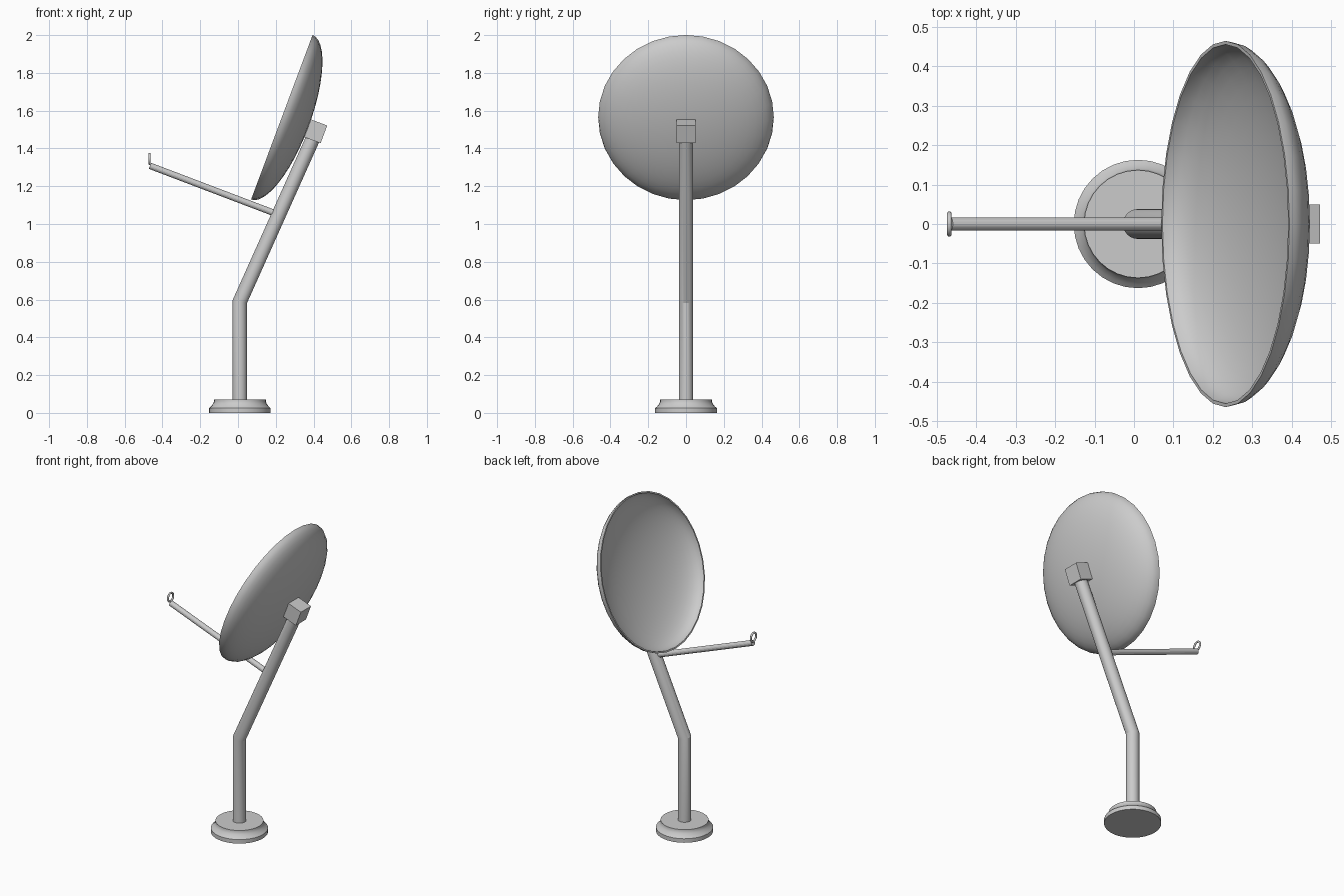
import bpy, bmesh, math
from mathutils import Vector, Matrix

if "Cube" in bpy.data.objects:
    bpy.data.objects.remove(bpy.data.objects["Cube"])

TILT = math.radians(20.5)


def finish(bm, name, matrix=None, angle=40):
    bmesh.ops.recalc_face_normals(bm, faces=bm.faces)
    me = bpy.data.meshes.new(name)
    bm.to_mesh(me)
    bm.free()
    ob = bpy.data.objects.new(name, me)
    bpy.context.collection.objects.link(ob)
    if matrix:
        ob.matrix_world = matrix
    if angle:
        bpy.ops.object.select_all(action='DESELECT')
        bpy.context.view_layer.objects.active = ob
        ob.select_set(True)
        bpy.ops.object.shade_smooth_by_angle(angle=math.radians(angle))
    return ob


def lathe(name, profile, matrix, sides=32):
    """Revolve (radius, height) points that start and end on the axis."""
    bm = bmesh.new()
    vs = [bm.verts.new((r, 0, z)) for r, z in profile]
    edges = [bm.edges.new(p) for p in zip(vs, vs[1:])]
    bmesh.ops.spin(bm, geom=vs + edges, cent=(0, 0, 0), axis=(0, 0, 1),
                   angle=2 * math.pi, steps=sides, use_merge=True)
    bmesh.ops.remove_doubles(bm, verts=bm.verts, dist=1e-5)
    return finish(bm, name, matrix)


def tube(name, points, radius, sides=24):
    """Capped pipe through points in the XZ plane, mitred at bends."""
    pts = [Vector((x, 0, z)) for x, z in points]
    dirs = [(b - a).normalized() for a, b in zip(pts, pts[1:])]
    bm = bmesh.new()
    rings = []
    for i, p in enumerate(pts):
        d0, d1 = dirs[max(i - 1, 0)], dirs[min(i, len(dirs) - 1)]
        mid = (d0 + d1).normalized()
        side = mid.cross(Vector((0, 1, 0))) / mid.dot(d0)
        rings.append([bm.verts.new(p + radius * (side * math.cos(a) + Vector((0, math.sin(a), 0))))
                      for a in (2 * math.pi * k / sides for k in range(sides))])
    for a, b in zip(rings, rings[1:]):
        for k in range(sides):
            n = (k + 1) % sides
            bm.faces.new((a[k], a[n], b[n], b[k]))
    bm.faces.new(rings[0])
    bm.faces.new(rings[-1])
    return finish(bm, name, angle=20)


# Flared base
lathe("base", [(0, 0), (0.163, 0), (0.163, 0.025), (0.153, 0.034), (0.142, 0.048),
               (0.137, 0.06), (0.137, 0.07), (0, 0.07)],
      Matrix.Translation((0.01, 0, 0)))

# Bent mast
tube("mast", [(0.01, 0.06), (0.01, 0.59), (0.4, 1.46)], 0.038)

# Tilted mounting block behind the dish
bm = bmesh.new()
bmesh.ops.create_cube(bm, size=0.1)
finish(bm, "mount_block",
       Matrix.Translation((0.408, 0, 1.492)) @ Matrix.Rotation(TILT, 4, 'Y'), angle=None)

# Dish: thin elliptical shell, its local z axis is the facing direction
steps = 12
arc = [math.pi / 2 * i / steps for i in range(steps + 1)]
outer = [(0.465 * math.sin(t), -0.15 * math.cos(t)) for t in arc]
inner = [(0.456 * math.sin(t), -0.14 * math.cos(t)) for t in reversed(arc)]
lathe("dish", outer + inner,
      Matrix.Translation((0.232, 0, 1.565)) @ Matrix.Rotation(TILT - math.pi / 2, 4, 'Y'))

# Feed arm and the ring on its end
tube("feed_arm", [(0.2, 1.055), (-0.466, 1.308)], 0.017, 16)
bpy.ops.mesh.primitive_torus_add(major_segments=24, minor_segments=10,
                                 major_radius=0.026, minor_radius=0.006,
                                 location=(-0.469, 0, 1.345),
                                 rotation=(0, math.pi / 2, 0))
ring = bpy.context.object
ring.name = "feed_ring"
bpy.ops.object.shade_smooth()
